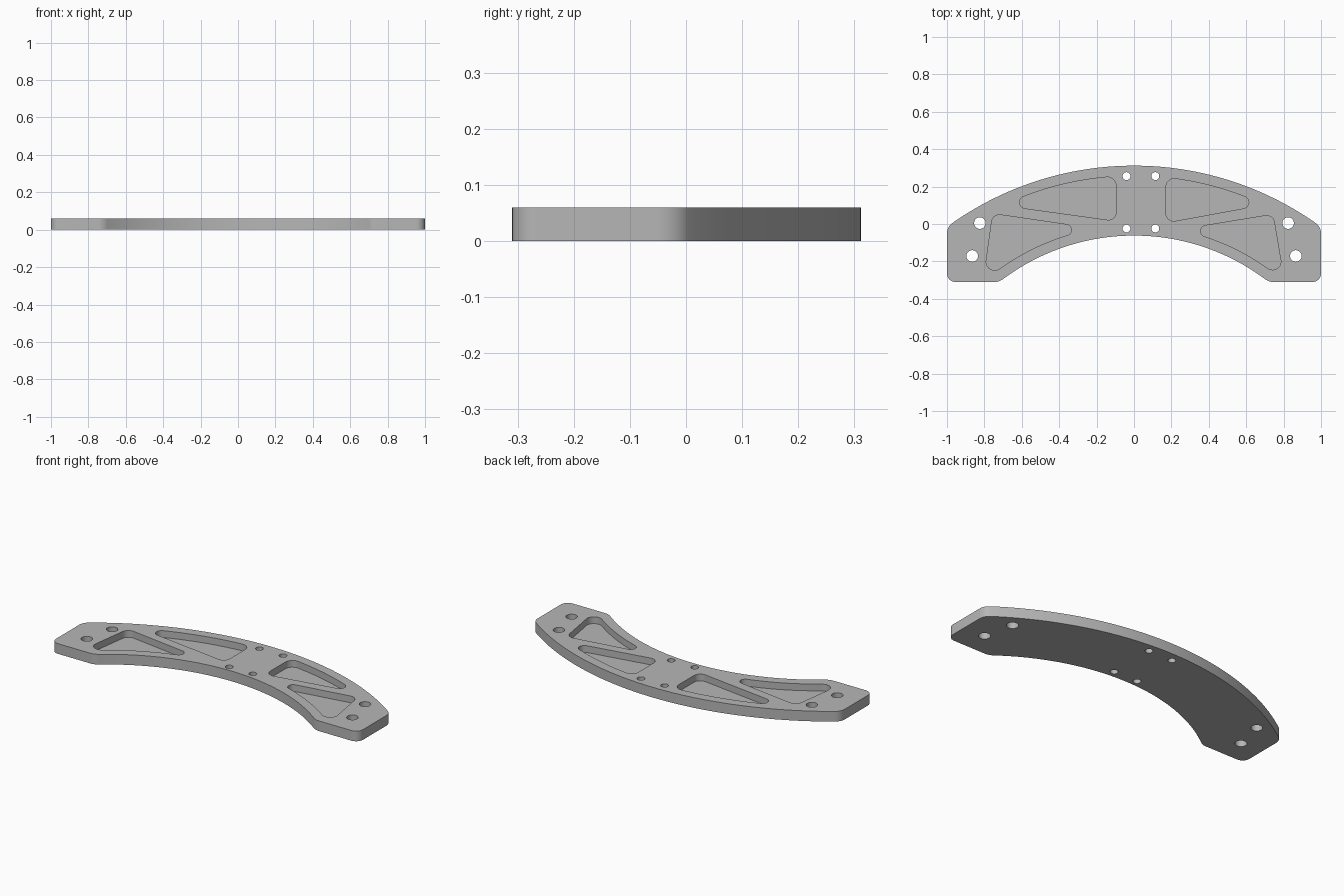
import bpy, bmesh, math
from mathutils import Vector

if "Cube" in bpy.data.objects:
    bpy.data.objects.remove(bpy.data.objects["Cube"], do_unlink=True)

THICK = 0.06
FLOOR = 0.02
OUTER = (1.69, -1.378)          # radius and centre y of the arcs
INNER = (1.17, -1.232)
RIM = 0.055                     # width of the rim beside the pockets


def arc(radius, centre_y, x0, x1, steps=40):
    """Points on the upper side of a circle centred on x = 0."""
    a0, a1 = math.asin(x0 / radius), math.asin(x1 / radius)
    angles = [a0 + (a1 - a0) * i / steps for i in range(steps + 1)]
    return [Vector((radius * math.sin(a), centre_y + radius * math.cos(a))) for a in angles]


def trim(path, length):
    """Cut a length off the start of a path."""
    path = list(path)
    while len(path) > 2 and (path[1] - path[0]).length <= length:
        length -= (path[1] - path[0]).length
        path.pop(0)
    path[0] = path[0] + (path[1] - path[0]).normalized() * length
    return path


def round_corner(p, d0, q, d1, steps=10):
    """Circular blend from p (heading d0) to q (heading d1)."""
    cross = d0.x * d1.y - d0.y * d1.x
    gap = q - p
    mid = p + d0 * ((gap.x * d1.y - gap.y * d1.x) / cross)
    w = math.cos(d0.angle(d1) / 2)
    points = []
    for i in range(1, steps):
        t = i / steps
        a, b, c = (1 - t) ** 2, 2 * t * (1 - t) * w, t * t
        points.append((p * a + mid * b + q * c) / (a + b + c))
    return points


def rounded_loop(corners, arcs):
    """Corners are (x, y, trim); arcs maps a corner index to its curved side."""
    n = len(corners)
    sides = []
    for i, (x, y, cut) in enumerate(corners):
        nx, ny, next_cut = corners[(i + 1) % n]
        side = arcs.get(i, [Vector((x, y)), Vector((nx, ny))])
        side = trim(side, cut)
        sides.append(trim(side[::-1], next_cut)[::-1])
    loop = []
    for i, side in enumerate(sides):
        after = sides[(i + 1) % n]
        loop += side + round_corner(side[-1], (side[-1] - side[-2]).normalized(),
                                    after[0], (after[1] - after[0]).normalized())
    return loop


def curved_loop(radius, centre_y, x0, x1, cut0, cut1, others):
    """Loop whose first side is an arc from x0 to x1."""
    side = arc(radius, centre_y, x0, x1)
    corners = [(*side[0], cut0), (*side[-1], cut1)] + others
    return rounded_loop(corners, {0: side})


def add_prism(bm, loop, z0, z1):
    bottom = [bm.verts.new((p.x, p.y, z0)) for p in loop]
    top = [bm.verts.new((p.x, p.y, z1)) for p in loop]
    faces = [bm.faces.new(bottom), bm.faces.new(top)]
    for i in range(len(loop)):
        j = (i + 1) % len(loop)
        faces.append(bm.faces.new((bottom[i], bottom[j], top[j], top[i])))
    bmesh.ops.recalc_face_normals(bm, faces=faces)


def circle(x, y, radius, count=32):
    return [Vector((x + radius * math.cos(math.tau * i / count),
                    y + radius * math.sin(math.tau * i / count))) for i in range(count)]


def finish(name, bm):
    mesh = bpy.data.meshes.new(name)
    bm.to_mesh(mesh)
    bm.free()
    obj = bpy.data.objects.new(name, mesh)
    bpy.context.collection.objects.link(obj)
    return obj


# Grey material
grey = bpy.data.materials.new("plain grey")
grey.use_nodes = True
colour = (0.47, 0.47, 0.47, 1)
grey.diffuse_color = colour
for node in grey.node_tree.nodes:
    if node.type == "BSDF_PRINCIPLED":
        node.inputs["Base Color"].default_value = colour

# Curved plate outline
top_side = arc(*OUTER, -1, 1, 72)
under_side = arc(*INNER, 0.72, -0.72, 72)
base_y = under_side[0].y
outline = rounded_loop(
    [(*top_side[0], 0.035), (*top_side[-1], 0.035), (1, base_y, 0.045),
     (*under_side[0], 0.025), (*under_side[-1], 0.025), (-1, base_y, 0.045)],
    {0: top_side, 3: under_side})
bm = bmesh.new()
add_prism(bm, outline, 0, THICK)
plate = finish("curved_plate", bm)
plate.data.materials.append(grey)

# Blind pockets
upper = (OUTER[0] - RIM, OUTER[1])
lower = (INNER[0] + RIM, INNER[1])
pockets = [
    curved_loop(*upper, -0.70, -0.096, 0.118, 0.05, [(-0.096, 0.016, 0.045)]),
    curved_loop(*upper, 0.171, 0.693, 0.05, 0.108, [(0.171, 0.007, 0.05)]),
    curved_loop(*lower, -0.806, -0.21, 0.115, 0.15, [(-0.755, 0.055, 0.042)]),
    curved_loop(*lower, 0.242, 0.804, 0.14, 0.115, [(0.743, 0.051, 0.042)]),
]
bm = bmesh.new()
for loop in pockets:
    add_prism(bm, loop, FLOOR, THICK + 0.05)

# Bolt holes right through the plate
for x in (-0.04, 0.114):
    for y in (-0.024, 0.256):
        add_prism(bm, circle(x, y, 0.021), -0.05, THICK + 0.05)
for side in (-1, 1):
    for x, y in ((0.824, 0.005), (0.865, -0.171)):
        add_prism(bm, circle(side * x, y, 0.031), -0.05, THICK + 0.05)
cutter = finish("pocket_cutter", bm)
cutter.data.materials.append(grey)
cutter.hide_render = True

# Cut, then shade
cut = plate.modifiers.new("pockets_and_holes", "BOOLEAN")
cut.operation = "DIFFERENCE"
cut.solver = "EXACT"
cut.object = cutter
bpy.ops.object.select_all(action="DESELECT")
plate.select_set(True)
bpy.context.view_layer.objects.active = plate
bpy.ops.object.modifier_apply(modifier=cut.name)
bpy.data.objects.remove(cutter, do_unlink=True)
bpy.ops.object.shade_smooth_by_angle(angle=math.radians(30))
